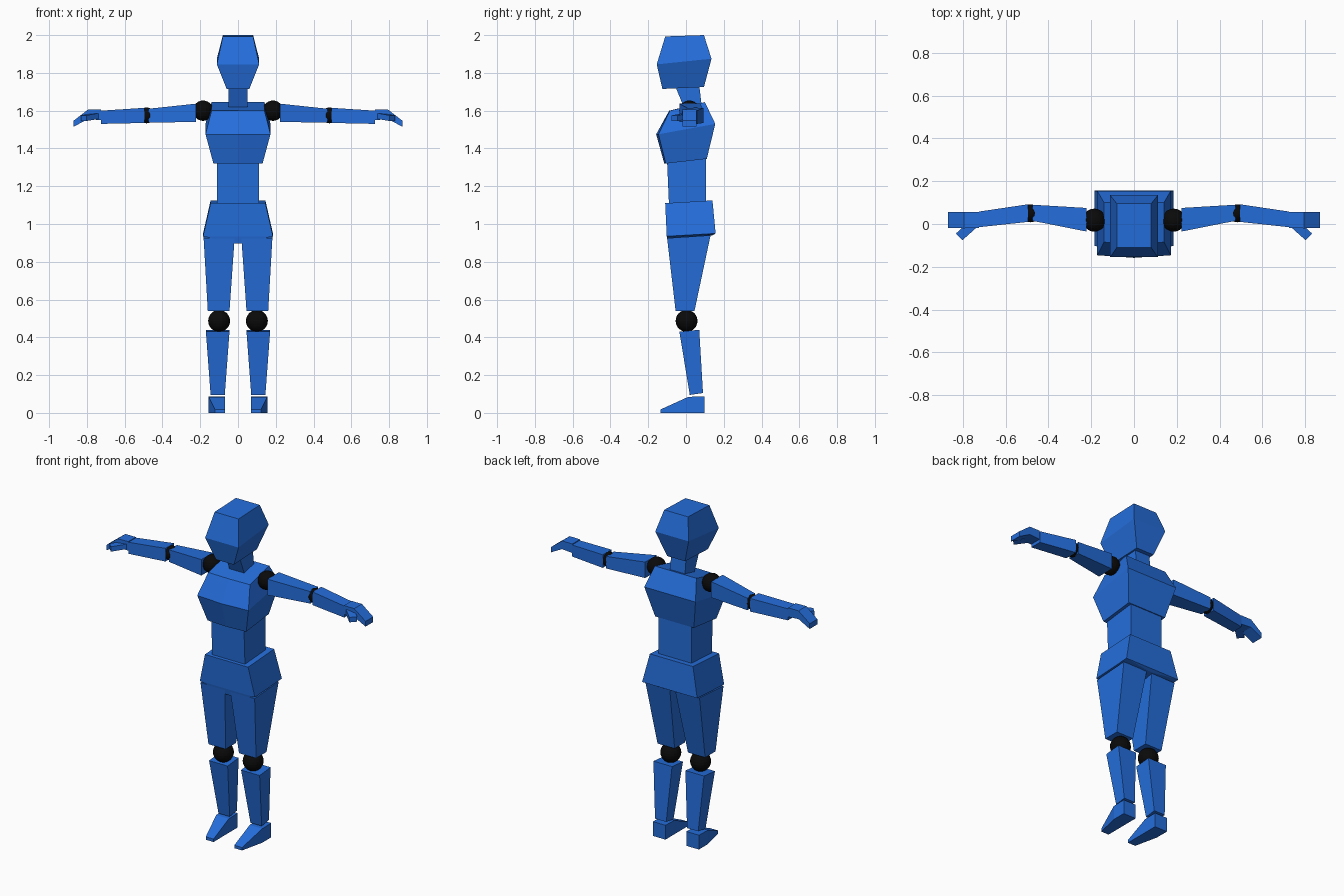
import bpy, bmesh
from mathutils import Vector

cube = bpy.data.objects.get("Cube")
if cube:
    bpy.data.objects.remove(cube)


def material(name, rgb, rough):
    m = bpy.data.materials.new(name)
    m.use_nodes = True
    color = (*rgb, 1)
    m.diffuse_color = color
    bsdf = m.node_tree.nodes["Principled BSDF"]
    bsdf.inputs["Base Color"].default_value = color
    bsdf.inputs["Roughness"].default_value = rough
    return m


BLUE = material("blue", (0.018, 0.155, 0.71), 0.6)
BLACK = material("black", (0.003, 0.003, 0.003), 0.6)


def finish(name, bm, mat):
    bmesh.ops.recalc_face_normals(bm, faces=bm.faces)
    mesh = bpy.data.meshes.new(name)
    bm.to_mesh(mesh)
    bm.free()
    mesh.materials.append(mat)
    ob = bpy.data.objects.new(name, mesh)
    bpy.context.collection.objects.link(ob)
    return ob


def loft(name, rings, side=1):
    """Skin a closed solid over point rings; side -1 mirrors it in x."""
    bm = bmesh.new()
    loops = [[bm.verts.new((x * side, y, z)) for x, y, z in r] for r in rings]
    n = len(loops[0])
    for a, b in zip(loops, loops[1:]):
        for i in range(n):
            j = (i + 1) % n
            bm.faces.new((a[i], a[j], b[j], b[i]))
    bm.faces.new(loops[0][::-1])
    bm.faces.new(loops[-1])
    return finish(name, bm, BLUE)


def level(x0, x1, y0, y1, zf, zb):
    """Horizontal ring with its own front and back height."""
    return [(x0, y0, zf), (x1, y0, zf), (x1, y1, zb), (x0, y1, zb)]


def centred(hw, y0, y1, zf, zb, ridge=None):
    ring = level(-hw, hw, y0, y1, zf, zb)
    if ridge is not None:
        ring.insert(1, (0, y0 - ridge, zf))
    return ring


def upright(x, y0, y1, z0, z1):
    """Ring across a limb that runs along x."""
    return [(x, y0, z0), (x, y1, z0), (x, y1, z1), (x, y0, z1)]


def ball(name, centre, r, side):
    bm = bmesh.new()
    bmesh.ops.create_uvsphere(bm, u_segments=20, v_segments=12, radius=r)
    bmesh.ops.translate(bm, vec=Vector((centre[0] * side, *centre[1:])), verts=bm.verts)
    return finish(name, bm, BLACK)


# Head, neck and torso
loft("head", [centred(0.06, -0.125, 0.095, 1.715, 1.725),
              centred(0.112, -0.155, 0.135, 1.845, 1.875),
              centred(0.08, -0.11, 0.095, 1.993, 2.0)])
loft("neck", [centred(0.05, 0.0, 0.085, 1.59, 1.61),
              centred(0.05, -0.055, 0.07, 1.725, 1.735)])
loft("chest", [centred(0.13, -0.107, 0.11, 1.32, 1.345, 0.008),
               centred(0.172, -0.146, 0.155, 1.475, 1.53, 0.012),
               centred(0.14, -0.085, 0.1, 1.6, 1.645, 0.004)])
loft("waist", [centred(0.11, -0.09, 0.105, 1.1, 1.11),
               centred(0.11, -0.1, 0.105, 1.33, 1.35)])
loft("hips", [centred(0.015, -0.095, 0.14, 0.897, 0.94),
              centred(0.185, -0.102, 0.157, 0.935, 0.95),
              centred(0.145, -0.11, 0.14, 1.11, 1.125)])

for label, s in (("left", 1), ("right", -1)):
    # Leg
    loft(label + "_thigh", [level(0.045, 0.16, -0.055, 0.045, 0.54, 0.54),
                            level(0.018, 0.182, -0.1, 0.13, 0.925, 0.94)], s)
    ball(label + "_knee", (0.1, 0.003, 0.487), 0.058, s)
    loft(label + "_shin", [level(0.07, 0.145, 0.02, 0.09, 0.095, 0.105),
                           level(0.045, 0.17, -0.035, 0.07, 0.43, 0.44)], s)
    # Foot: toe, instep and heel rings
    loft(label + "_foot", [[(x0, y, 0), (x1, y, 0), (x1, y, z), (x0, y, z)]
                           for x0, x1, y, z in ((0.07, 0.122, -0.135, 0.018),
                                                (0.07, 0.155, 0.012, 0.085),
                                                (0.07, 0.155, 0.097, 0.087))], s)
    # Arm
    ball(label + "_shoulder", (0.185, 0.018, 1.6), 0.054, s)
    loft(label + "_upper_arm", [upright(0.222, -0.035, 0.075, 1.54, 1.637),
                                upright(0.475, 0.015, 0.09, 1.537, 1.61)], s)
    ball(label + "_elbow", (0.484, 0.05, 1.575), 0.042, s)
    loft(label + "_forearm", [upright(0.495, 0.01, 0.092, 1.535, 1.615),
                              upright(0.725, -0.015, 0.058, 1.53, 1.6)], s)
    # Hand bent at the knuckles, with a thumb pointing forward
    loft(label + "_hand", [upright(0.725, -0.018, 0.055, 1.55, 1.605),
                           upright(0.795, -0.02, 0.055, 1.555, 1.605),
                           upright(0.87, -0.018, 0.055, 1.515, 1.547)], s)
    root, tip = Vector((0.75, 0.0, 1.572)), Vector((0.817, -0.06, 1.56))
    across = Vector((0.015, 0.016, 0))
    up = Vector((0, 0, 0.015))
    loft(label + "_thumb", [[p - across - up, p + across - up,
                             p + across + up, p - across + up]
                            for p in (root, tip)], s)
